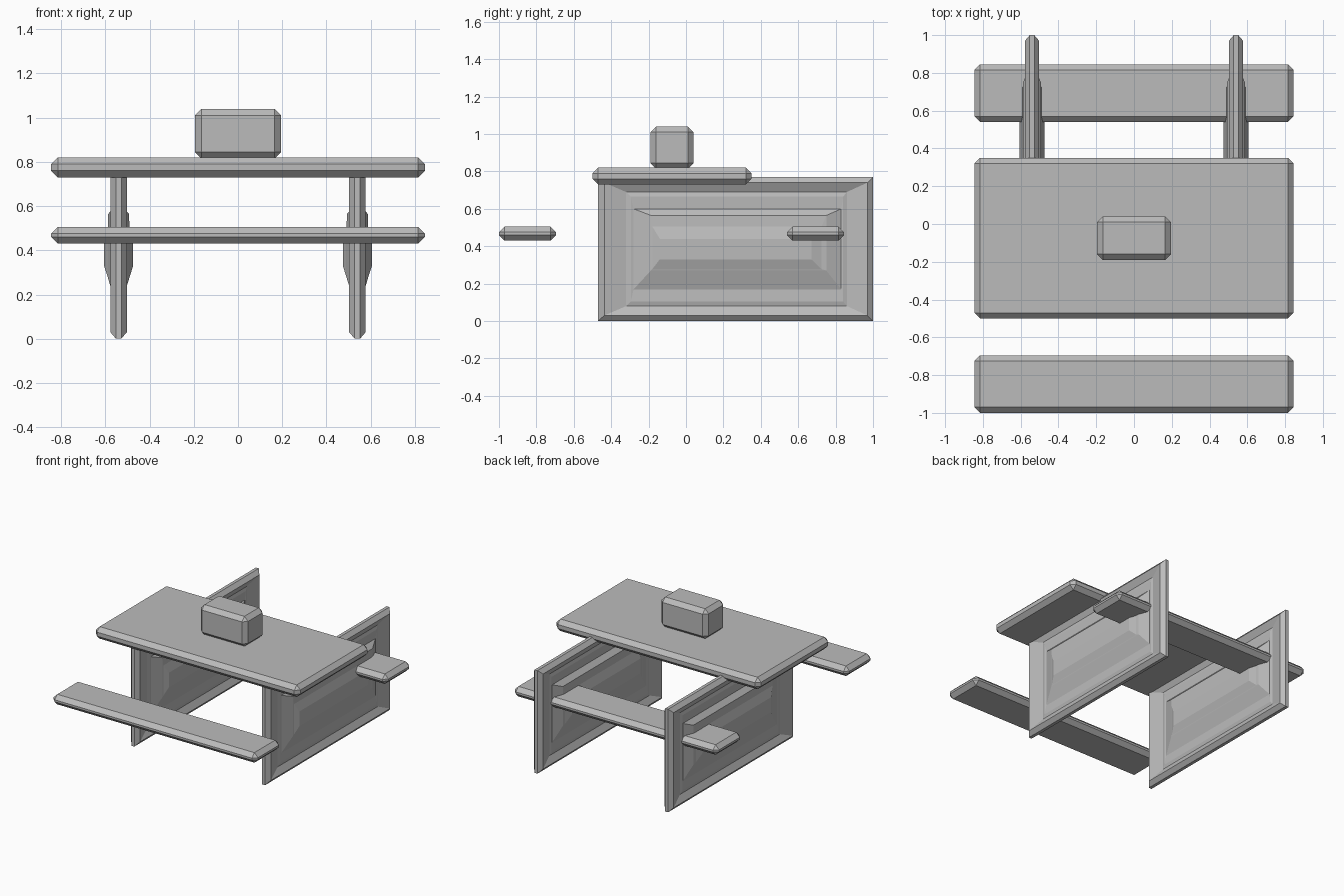
import bpy
import bmesh

if "Cube" in bpy.data.objects:
    bpy.data.objects.remove(bpy.data.objects["Cube"])

grey = bpy.data.materials.new("plain grey")
grey.diffuse_color = (0.5, 0.5, 0.5, 1)
grey.use_nodes = True
grey.node_tree.nodes["Principled BSDF"].inputs["Base Color"].default_value = grey.diffuse_color


def finish(name, bm):
    bmesh.ops.recalc_face_normals(bm, faces=bm.faces)
    me = bpy.data.meshes.new(name)
    bm.to_mesh(me)
    bm.free()
    me.materials.append(grey)
    ob = bpy.data.objects.new(name, me)
    bpy.context.collection.objects.link(ob)
    return ob


def chamfered_box(name, lo, hi, width=0.03):
    """Box between two corners with single-segment chamfered edges."""
    bm = bmesh.new()
    bmesh.ops.create_cube(bm, size=1)
    for v in bm.verts:
        v.co = [(a + b) / 2 + c * (b - a) for a, b, c in zip(lo, hi, v.co)]
    bmesh.ops.bevel(bm, geom=bm.edges[:], offset=width, segments=1,
                    profile=0.5, affect='EDGES')
    return finish(name, bm)


# Nested rectangles of the side panel: half thickness, y range, z range
RINGS = [
    (0.012, -0.470, 1.000, 0.000, 0.770),   # outer rim
    (0.0375, -0.437, 0.970, 0.030, 0.740),  # frame crest
    (0.012, -0.320, 0.860, 0.080, 0.690),   # recess edge
    (0.018, -0.295, 0.840, 0.105, 0.665),   # low ridge
    (0.015, -0.280, 0.830, 0.170, 0.600),   # foot of the bulge
    (0.047, -0.188, 0.750, 0.270, 0.565),   # bulge step
    (0.049, -0.180, 0.725, 0.278, 0.505),   # step inner edge
    (0.066, -0.140, 0.670, 0.330, 0.440),   # bulge crown
]


def side_panel(name, x):
    bm = bmesh.new()
    rims = []
    for side in (-1, 1):
        loops = [[bm.verts.new((x + side * t, y, z))
                  for y, z in ((y0, z0), (y1, z0), (y1, z1), (y0, z1))]
                 for t, y0, y1, z0, z1 in RINGS]
        for a, b in zip(loops, loops[1:]):
            for i in range(4):
                j = (i + 1) % 4
                bm.faces.new((a[i], a[j], b[j], b[i]))
        bm.faces.new(loops[-1])
        rims.append(loops[0])
    # narrow edge joining the two sides
    a, b = rims
    for i in range(4):
        j = (i + 1) % 4
        bm.faces.new((a[i], a[j], b[j], b[i]))
    return finish(name, bm)


# Table top and the block standing on it
chamfered_box("table_top", (-0.845, -0.50, 0.73), (0.845, 0.35, 0.82))
chamfered_box("top_block", (-0.195, -0.19, 0.815), (0.195, 0.04, 1.04))

# Benches
chamfered_box("front_bench", (-0.845, -1.0, 0.43), (0.845, -0.695, 0.505))
chamfered_box("back_bench", (-0.845, 0.54, 0.43), (0.845, 0.845, 0.505))

# Side panels carrying the table
side_panel("left_panel", -0.54)
side_panel("right_panel", 0.54)
